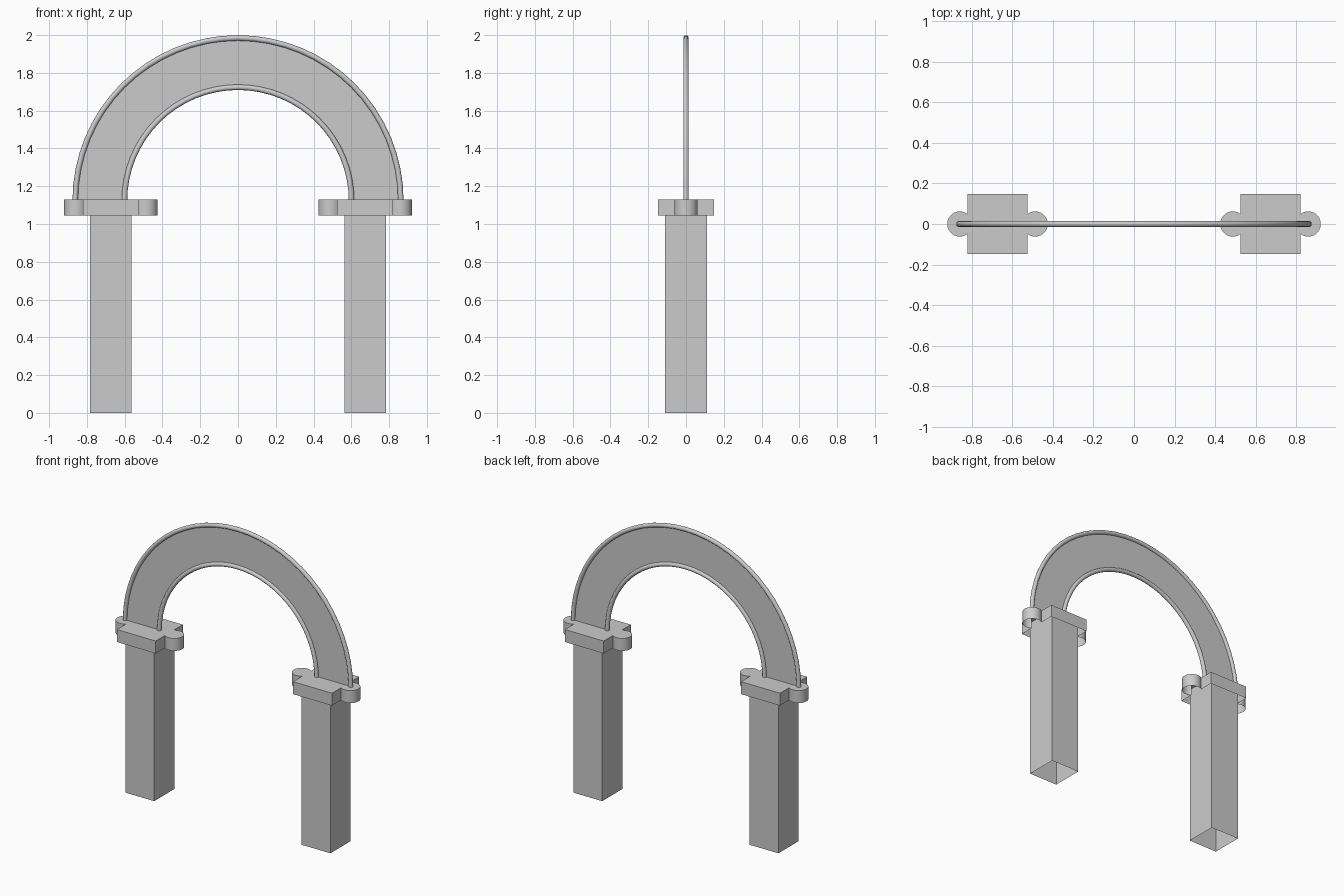
import bpy, bmesh, math
from math import cos, sin, pi

cube = bpy.data.objects.get("Cube")
if cube:
    bpy.data.objects.remove(cube, do_unlink=True)

stone = bpy.data.materials.new("light_grey_stone")
stone.use_nodes = True
colour = (0.6, 0.6, 0.6, 1)
stone.diffuse_color = colour
stone.node_tree.nodes["Principled BSDF"].inputs["Base Color"].default_value = colour

PILLAR_X = 0.673      # pillar centre from the middle
CAP_BASE, CAP_TOP = 1.044, 1.13
ARCH_Z = 1.123        # centre height of the arch
OUTER_R, INNER_R, TUBE_R = 0.862, 0.601, 0.0145
STEPS = 32


def make_object(name, bm, smooth=False):
    mesh = bpy.data.meshes.new(name)
    bm.to_mesh(mesh)
    bm.free()
    mesh.materials.append(stone)
    obj = bpy.data.objects.new(name, mesh)
    bpy.context.collection.objects.link(obj)
    if smooth:
        bpy.ops.object.select_all(action='DESELECT')
        obj.select_set(True)
        bpy.context.view_layer.objects.active = obj
        bpy.ops.object.shade_smooth_by_angle(angle=math.radians(40))
    return obj


def open_prism(name, outline, z0, z1, top, smooth=False):
    """Walls around a counter-clockwise outline, open below."""
    bm = bmesh.new()
    low = [bm.verts.new((x, y, z0)) for x, y in outline]
    high = [bm.verts.new((x, y, z1)) for x, y in outline]
    n = len(outline)
    for i in range(n):
        j = (i + 1) % n
        bm.faces.new((low[i], low[j], high[j], high[i]))
    if top:
        bm.faces.new(high)
    return make_object(name, bm, smooth)


def square(half):
    return [(half, -half), (half, half), (-half, half), (-half, -half)]


def cap_outline(half=0.148, lobe_x=0.186, lobe_r=0.062, steps=20):
    """Square with a round lobe on its left and right sides."""
    reach = math.acos((half - lobe_x) / lobe_r)
    side = [(half, -half)]
    for i in range(steps + 1):
        a = -reach + 2 * reach * i / steps
        side.append((lobe_x + lobe_r * cos(a), lobe_r * sin(a)))
    side.append((half, half))
    return side + [(-x, -y) for x, y in side]


def arc(radius):
    return [(radius * cos(pi * i / STEPS), radius * sin(pi * i / STEPS))
            for i in range(STEPS + 1)]


def arch_tube(name, radius, sides=12):
    """Round moulding swept along a half circle."""
    bm = bmesh.new()
    rings = []
    for i in range(STEPS + 1):
        a = pi * i / STEPS
        ring = []
        for k in range(sides):
            t = 2 * pi * k / sides
            r = radius + TUBE_R * cos(t)
            ring.append(bm.verts.new((r * cos(a), TUBE_R * sin(t), ARCH_Z + r * sin(a))))
        rings.append(ring)
    for p, q in zip(rings, rings[1:]):
        for k in range(sides):
            m = (k + 1) % sides
            bm.faces.new((p[k], p[m], q[m], q[k]))
    bmesh.ops.recalc_face_normals(bm, faces=bm.faces[:])
    return make_object(name, bm, True)


# Pillars with lobed caps
for side, sign in (("left", 1), ("right", -1)):
    pillar = open_prism(side + "_pillar", square(0.11), 0, CAP_TOP - 0.005, False)
    cap = open_prism(side + "_cap", cap_outline(), CAP_BASE, CAP_TOP, True, True)
    for part in (pillar, cap):
        part.location.x = sign * PILLAR_X

# Flat arch panel
bm = bmesh.new()
outer = [bm.verts.new((x, 0, ARCH_Z + z)) for x, z in arc(OUTER_R)]
inner = [bm.verts.new((x, 0, ARCH_Z + z)) for x, z in arc(INNER_R)]
for i in range(STEPS):
    bm.faces.new((outer[i], inner[i], inner[i + 1], outer[i + 1]))
make_object("arch_panel", bm)

# Mouldings along both edges of the arch
arch_tube("outer_moulding", OUTER_R)
arch_tube("inner_moulding", INNER_R)
